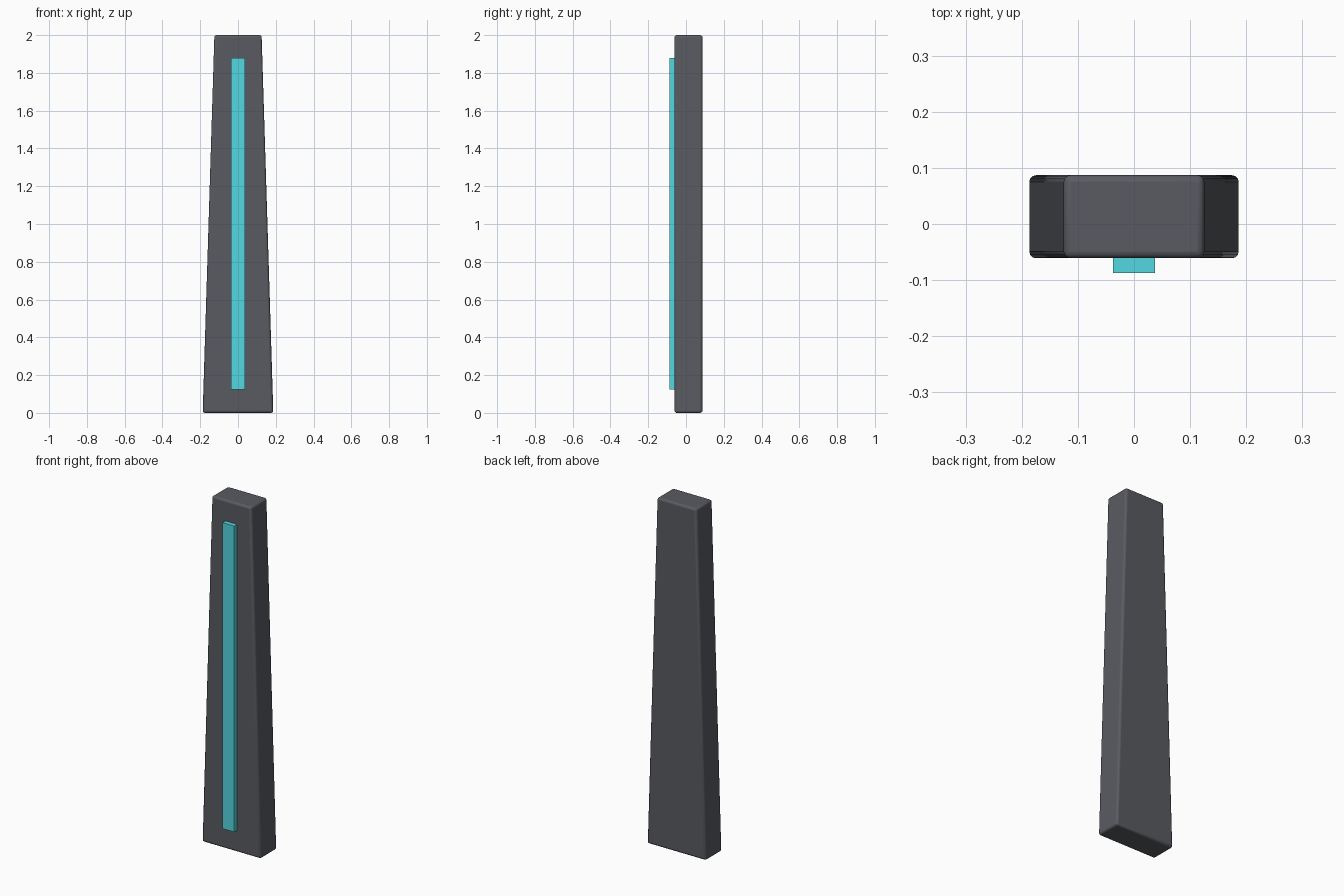
import bpy, bmesh

if "Cube" in bpy.data.objects:
    bpy.data.objects.remove(bpy.data.objects["Cube"])


def material(name, color):
    mat = bpy.data.materials.new(name)
    mat.diffuse_color = color
    mat.use_nodes = True
    mat.node_tree.nodes["Principled BSDF"].inputs["Base Color"].default_value = mat.diffuse_color
    return mat


def tapered_block(name, half_bottom, half_top, y0, y1, z0, z1, mat):
    bm = bmesh.new()
    bmesh.ops.create_cube(bm, size=1)
    for v in bm.verts:
        half = half_top if v.co.z > 0 else half_bottom
        v.co.x *= 2 * half
        v.co.y = y1 if v.co.y > 0 else y0
        v.co.z = z1 if v.co.z > 0 else z0
    mesh = bpy.data.meshes.new(name)
    bm.to_mesh(mesh)
    bm.free()
    mesh.materials.append(mat)
    obj = bpy.data.objects.new(name, mesh)
    bpy.context.collection.objects.link(obj)
    return obj


# Tapered pillar with softly rounded edges
body = tapered_block("pillar_body", 0.187, 0.125, -0.061, 0.087, 0.0, 2.0,
                     material("dark_grey", (0.10, 0.105, 0.12, 1)))
bevel = body.modifiers.new("rounded_edges", "BEVEL")
bevel.width = 0.012
bevel.segments = 3
bpy.context.view_layer.objects.active = body
body.select_set(True)
bpy.ops.object.shade_smooth_by_angle(angle=0.6)

# Light strip on the front face, slightly sunk into the pillar
tapered_block("light_strip", 0.037, 0.037, -0.087, -0.05, 0.125, 1.88,
              material("cyan", (0.09, 0.68, 0.76, 1)))
